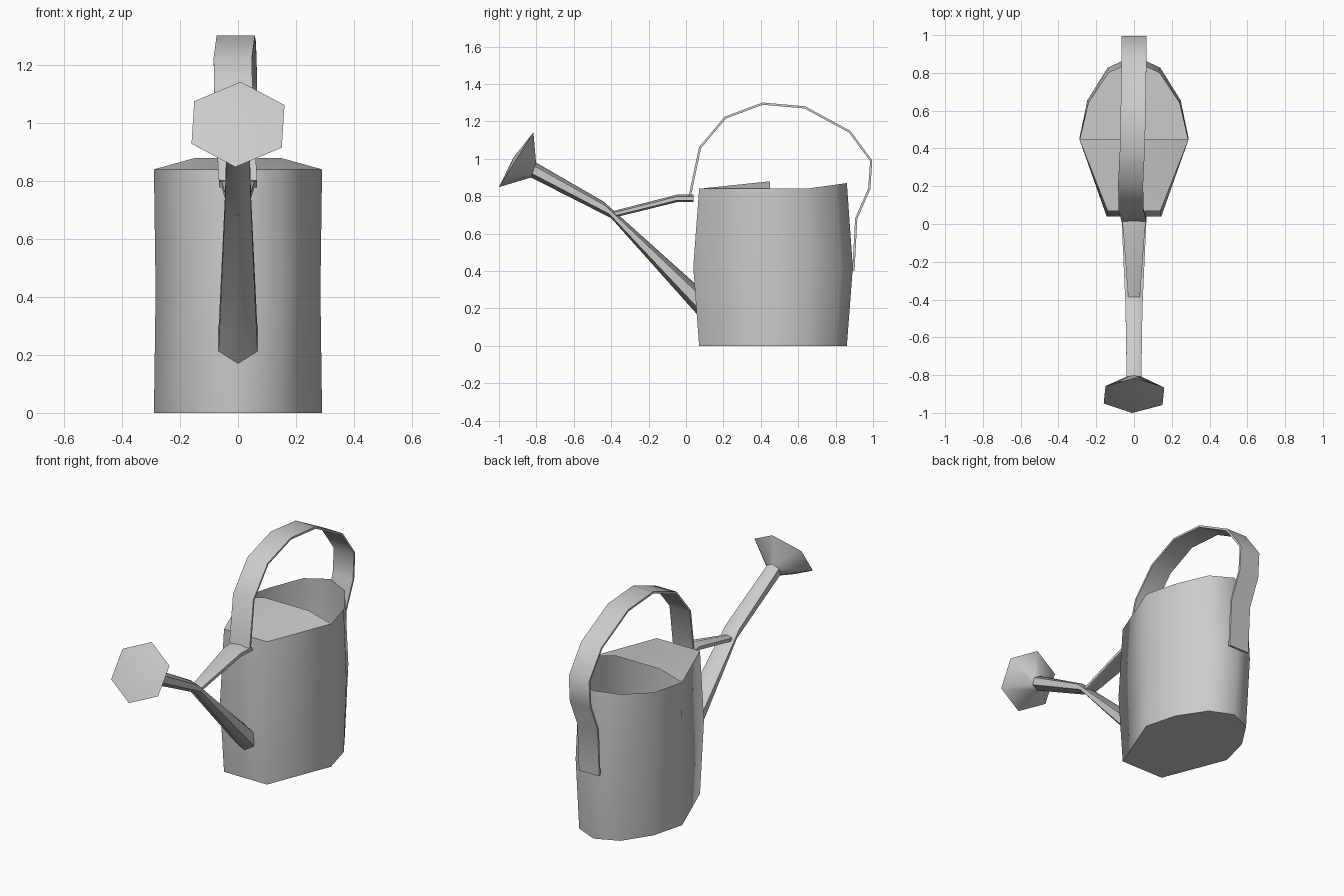
import bpy
import bmesh
from math import cos, sin, radians
from mathutils import Vector

cube = bpy.data.objects.get("Cube")
if cube:
    bpy.data.objects.remove(cube, do_unlink=True)

metal = bpy.data.materials.new("grey metal")
metal.use_nodes = True
GREY = (0.6, 0.6, 0.6, 1)
metal.diffuse_color = GREY
metal.node_tree.nodes["Principled BSDF"].inputs["Base Color"].default_value = GREY


def make(name, verts, faces, angle, fix_normals=True):
    """Create a smooth-shaded part that keeps edges above the angle sharp."""
    mesh = bpy.data.meshes.new(name)
    mesh.from_pydata(verts, [], faces)
    if fix_normals:
        bm = bmesh.new()
        bm.from_mesh(mesh)
        bmesh.ops.recalc_face_normals(bm, faces=bm.faces)
        bm.to_mesh(mesh)
        bm.free()
    mesh.materials.append(metal)
    obj = bpy.data.objects.new(name, mesh)
    bpy.context.collection.objects.link(obj)
    bpy.ops.object.select_all(action="DESELECT")
    obj.select_set(True)
    bpy.context.view_layer.objects.active = obj
    bpy.ops.object.shade_smooth_by_angle(angle=radians(angle))
    return obj


def loft(name, rings, angle, cap_start=False, cap_end=False, apex=None):
    """Bridge equal rings of points, optionally closing the ends."""
    n = len(rings[0])
    verts = [p for r in rings for p in r]
    faces = []
    for k in range(len(rings) - 1):
        for i in range(n):
            j = (i + 1) % n
            faces.append((k * n + i, k * n + j, k * n + n + j, k * n + n + i))
    last = (len(rings) - 1) * n
    if cap_start:
        faces.append(tuple(range(n)))
    if apex:
        verts.append(apex)
        faces += [(last + i, last + (i + 1) % n, len(verts) - 1) for i in range(n)]
    elif cap_end:
        faces.append(tuple(range(last, last + n)))
    return make(name, verts, faces, angle)


def hexagon(y, z, width, up_y, up_z, twist=0):
    """Six-sided ring around (0, y, z), leaning along the up vector."""
    ring = []
    for i in range(6):
        a = radians(90 + 60 * i + twist)
        ring.append(Vector((width * cos(a), y + up_y * sin(a), z + up_z * sin(a))))
    return ring


# Body: flat front, rounded back, bulging halfway up, open at the top
half = [(0.14, 0.07), (0.29, 0.45), (0.24, 0.64), (0.135, 0.80)]
outline = half + [(0, 0.86)] + [(-x, y) for x, y in reversed(half)]
bottom = [(x, y, 0) for x, y in outline]
middle = [(x * 0.98 if abs(x) > 0.28 else x * 1.03, 0.46 + (y - 0.46) * 1.08, 0.42)
          for x, y in outline]
rim = [(x, y, 0.84 + max(0, y - 0.65) * 0.145) for x, y in outline]
loft("body", [bottom, middle, rim], 75, cap_start=True)

# Raised hood over the front half of the opening
hood = [(-0.14, 0.07, 0.84), (0.14, 0.07, 0.84), (0.29, 0.45, 0.84),
        (0.145, 0.45, 0.88), (-0.145, 0.45, 0.88), (-0.29, 0.45, 0.84)]
make("hood", hood, [(0, 1, 3, 4), (1, 2, 3), (0, 4, 5)], 60, False)

# Spout: tapered tube with a knee
tip = hexagon(-0.815, 0.94, 0.045, 0.013, 0.04)
loft("spout", [hexagon(0.065, 0.24, 0.078, 0, 0.078),
               hexagon(-0.42, 0.727, 0.052, -0.02, 0.044), tip], 65)

# Sprinkler head: flared cone with a slightly domed face
loft("sprinkler_head", [tip, hexagon(-0.908, 0.995, 0.18, 0.0925, 0.147, -3)],
     65, apex=(0, -0.922, 1.008))

# Brace from the spout knee to the foot of the handle
loft("brace", [hexagon(-0.40, 0.70, 0.035, 0, 0.018),
               hexagon(-0.05, 0.788, 0.065, 0, 0.02),
               hexagon(0.04, 0.788, 0.075, 0, 0.02)], 65, True, True)

# Handle: thin strap swept over the top, given as sideways shift, y, z
path = [Vector(p) for p in [
    (0, 0.02, 0.80), (-0.015, 0.075, 1.06), (-0.018, 0.21, 1.22),
    (-0.008, 0.41, 1.295), (-0.004, 0.635, 1.275), (0, 0.875, 1.145),
    (0, 0.99, 0.99), (0, 0.98, 0.84), (0, 0.91, 0.68), (0, 0.895, 0.40)]]
strap = []
for i, p in enumerate(path):
    along = path[min(i + 1, len(path) - 1)] - path[max(i - 1, 0)]
    out = Vector((0, -along.z, along.y)).normalized() * 0.006
    side = Vector((0.066, 0, 0))
    strap.append([p - side - out, p + side - out, p + side + out, p - side + out])
loft("handle", strap, 50, True, True)
